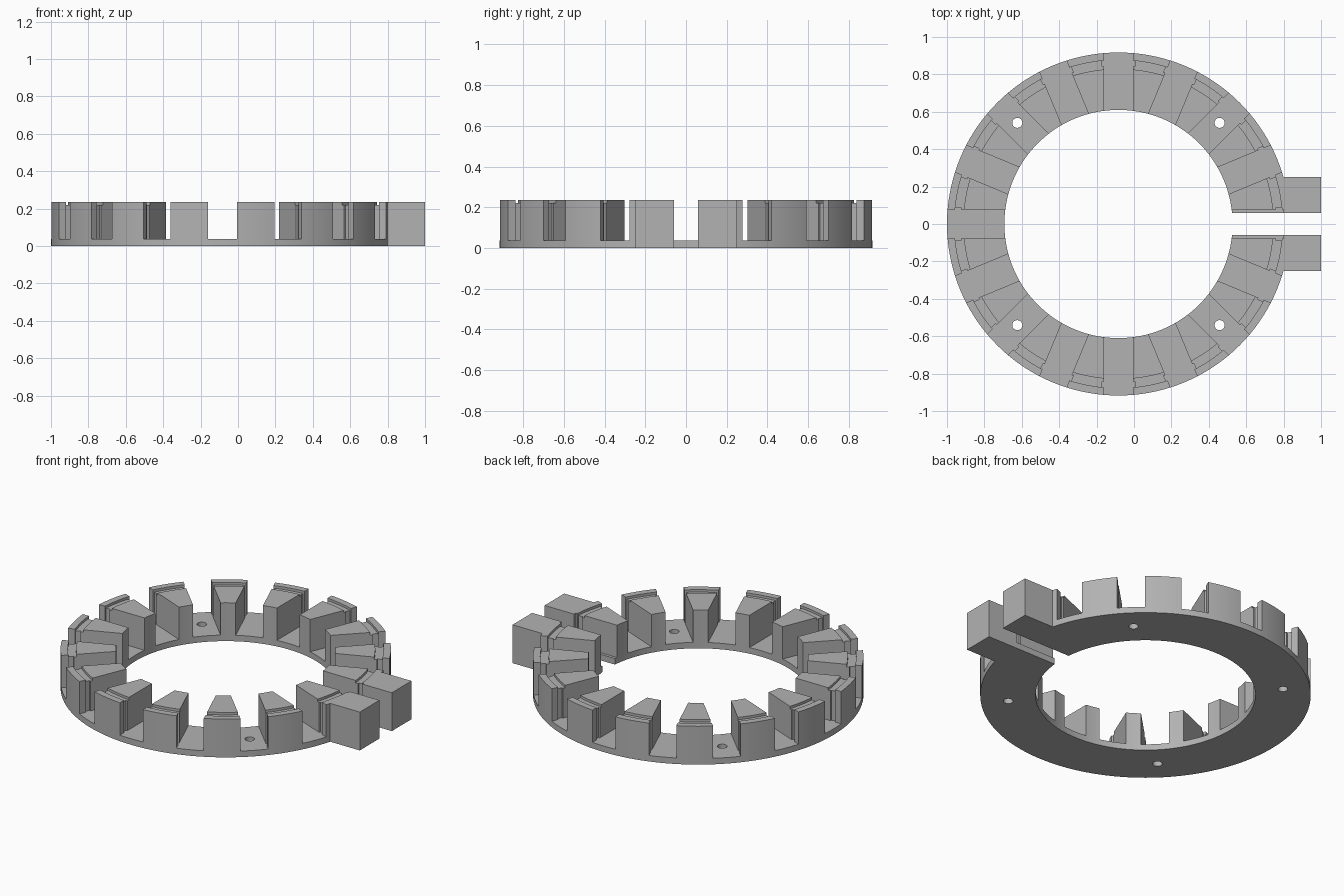
import bpy, bmesh
from math import sin, cos, tau, radians
from mathutils import Matrix

if "Cube" in bpy.data.objects:
    bpy.data.objects.remove(bpy.data.objects["Cube"])

CENTRE_X = -0.083
OUTER, INNER = 0.917, 0.61
HEIGHT, FLOOR = 0.235, 0.037
SLOTS = 16
HALF_SLOT, HALF_GAP = 0.0775, 0.06
GROOVE_IN, GROOVE_OUT = 0.83, 0.877

grey = bpy.data.materials.new("plain grey")
grey.use_nodes = True
colour = (0.45, 0.45, 0.45, 1)
grey.diffuse_color = colour
grey.node_tree.nodes["Principled BSDF"].inputs["Base Color"].default_value = colour


def finish(bm, name):
    bmesh.ops.recalc_face_normals(bm, faces=bm.faces)
    mesh = bpy.data.meshes.new(name)
    bm.to_mesh(mesh)
    bm.free()
    mesh.materials.append(grey)
    obj = bpy.data.objects.new(name, mesh)
    bpy.context.collection.objects.link(obj)
    return obj


def add_box(bm, x0, x1, y0, y1, z0, z1, angle=0):
    """Box given by its limits, turned about the ring axis."""
    place = (Matrix.Translation((CENTRE_X, 0, 0)) @ Matrix.Rotation(angle, 4, "Z")
             @ Matrix.Translation(((x0 + x1) / 2, (y0 + y1) / 2, (z0 + z1) / 2))
             @ Matrix.Diagonal((x1 - x0, y1 - y0, z1 - z0, 1)))
    bmesh.ops.create_cube(bm, size=1, matrix=place)


def annulus(name, r0, r1, z0, z1, n=144):
    """Closed ring with a rectangular section."""
    bm = bmesh.new()
    section = [(r0, z0), (r1, z0), (r1, z1), (r0, z1)]
    loops = [[bm.verts.new((CENTRE_X + r * cos(tau * i / n), r * sin(tau * i / n), z))
              for r, z in section] for i in range(n)]
    for i in range(n):
        a, b = loops[i], loops[(i + 1) % n]
        for k in range(4):
            m = (k + 1) % 4
            bm.faces.new((a[k], a[m], b[m], b[k]))
    return finish(bm, name)


def combine(target, tool, operation):
    """Apply a boolean and throw the tool away."""
    tool.hide_render = True
    mod = target.modifiers.new("shape", "BOOLEAN")
    mod.operation, mod.object, mod.solver = operation, tool, "EXACT"
    bpy.context.view_layer.objects.active = target
    bpy.ops.object.modifier_apply(modifier=mod.name)
    bpy.data.objects.remove(tool)


def radial_boxes(name, r0, r1, half):
    bm = bmesh.new()
    for i in range(SLOTS):
        add_box(bm, r0, r1, -half, half, FLOOR, HEIGHT + 0.1, tau * i / SLOTS)
    return finish(bm, name)


# Ring body with radial slots that leave the teeth
ring = annulus("slotted_ring", INNER, OUTER, 0, HEIGHT)
combine(ring, radial_boxes("slot_cutter", 0.5, 1.1, HALF_SLOT), "DIFFERENCE")

# Retaining groove over the top and down the sides of the teeth
combine(ring, annulus("groove_cutter", GROOVE_IN, GROOVE_OUT, 0.22, 0.3), "DIFFERENCE")
combine(ring, radial_boxes("side_groove_cutter", 0.842, 0.873, HALF_SLOT + 0.01), "DIFFERENCE")

# Screw holes in the floor
bm = bmesh.new()
for i in range(4):
    a = radians(45 + 90 * i)
    bmesh.ops.create_cone(bm, cap_ends=True, segments=24, radius1=0.027, radius2=0.027, depth=0.3,
                          matrix=Matrix.Translation((CENTRE_X + 0.765 * cos(a), 0.765 * sin(a), 0)))
combine(ring, finish(bm, "hole_cutter"), "DIFFERENCE")

# Clamp lugs either side of the split
bm = bmesh.new()
for y0, y1 in ((HALF_GAP, 0.25), (-0.25, -HALF_GAP)):
    add_box(bm, 0.8 - CENTRE_X, 1 - CENTRE_X, y0, y1, 0, HEIGHT)
combine(ring, finish(bm, "clamp_lugs"), "UNION")

# Split through the ring
bm = bmesh.new()
add_box(bm, 0.4, 1.2, -HALF_GAP, HALF_GAP, -0.1, HEIGHT + 0.1)
combine(ring, finish(bm, "split_cutter"), "DIFFERENCE")

bpy.ops.object.select_all(action="DESELECT")
ring.select_set(True)
bpy.context.view_layer.objects.active = ring
bpy.ops.object.shade_smooth_by_angle(angle=radians(20))
